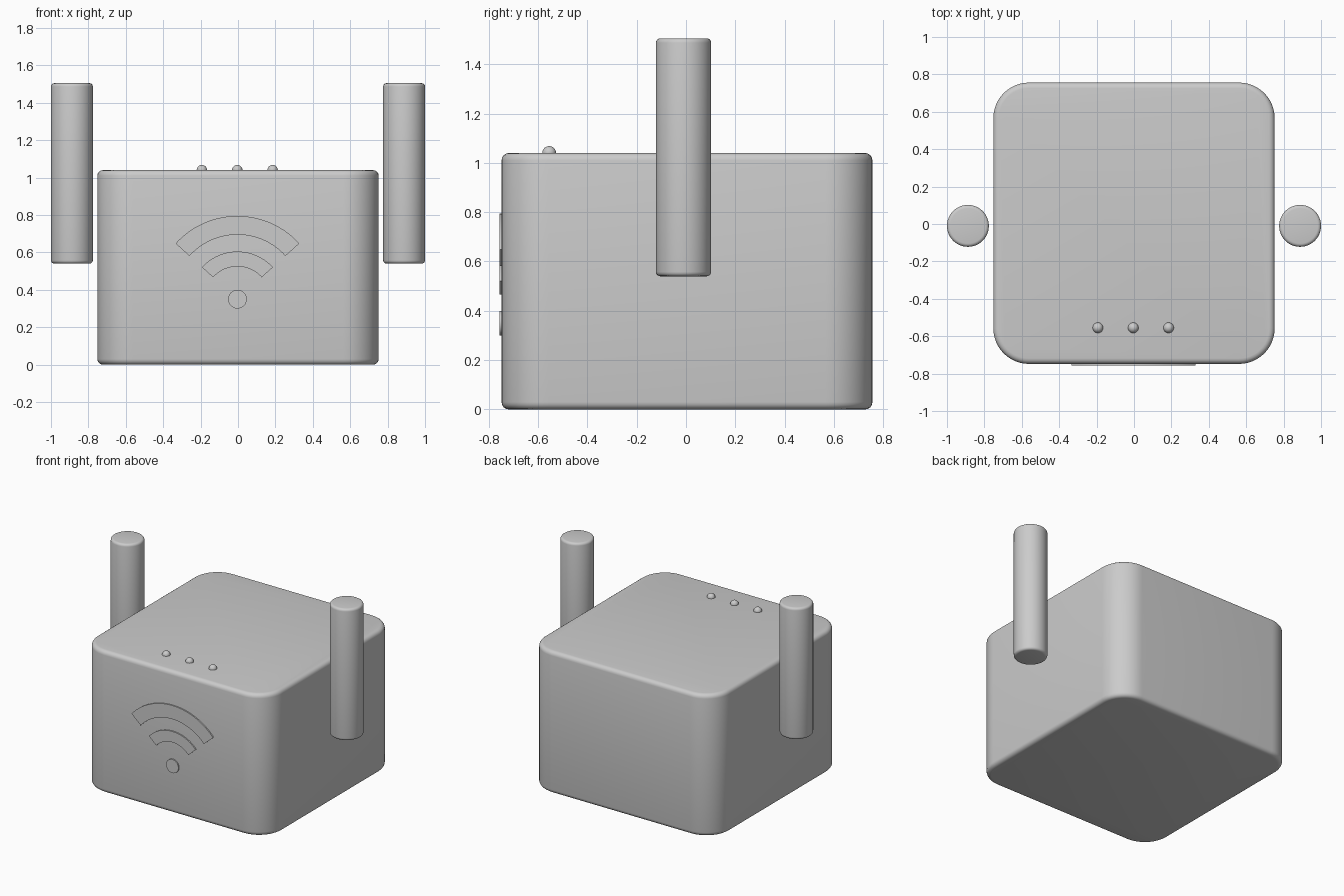
import bpy, bmesh, math

if "Cube" in bpy.data.objects:
    bpy.data.objects.remove(bpy.data.objects["Cube"])


def add_object(name, bm, bevel=0.0, angle=35):
    """Turn a bmesh into a smooth-shaded object with optional rounded rims."""
    bmesh.ops.recalc_face_normals(bm, faces=bm.faces)
    mesh = bpy.data.meshes.new(name)
    bm.to_mesh(mesh)
    bm.free()
    ob = bpy.data.objects.new(name, mesh)
    bpy.context.collection.objects.link(ob)
    bpy.ops.object.select_all(action='DESELECT')
    bpy.context.view_layer.objects.active = ob
    ob.select_set(True)
    if bevel:
        mod = ob.modifiers.new("rounded_rims", 'BEVEL')
        mod.width = bevel
        mod.segments = 4
        mod.limit_method = 'ANGLE'
        mod.angle_limit = math.radians(50)
        bpy.ops.object.modifier_apply(modifier=mod.name)
    bpy.ops.object.shade_smooth_by_angle(angle=math.radians(angle))
    return ob


def prism(points, offset):
    """Extrude a closed outline of 3D points by an offset vector."""
    bm = bmesh.new()
    face = bm.faces.new([bm.verts.new(p) for p in points])
    res = bmesh.ops.extrude_face_region(bm, geom=[face], use_keep_orig=True)
    verts = [g for g in res["geom"] if isinstance(g, bmesh.types.BMVert)]
    bmesh.ops.translate(bm, verts=verts, vec=offset)
    return bm


def arc(cx, cy, r, start, end, steps):
    return [(cx + r * math.cos(math.radians(start + (end - start) * i / steps)),
             cy + r * math.sin(math.radians(start + (end - start) * i / steps)))
            for i in range(steps + 1)]


# Body: rounded square box
HALF, CORNER, BODY_Y, TOP = 0.752, 0.19, 0.004, 1.04
c = HALF - CORNER
outline = []
for k, (sx, sy) in enumerate([(1, 1), (-1, 1), (-1, -1), (1, -1)]):
    outline += arc(sx * c, BODY_Y + sy * c, CORNER, 90 * k, 90 * k + 90, 12)
add_object("body", prism([(x, y, 0) for x, y in outline], (0, 0, TOP)), 0.03)

# Antennas: a round rod on each side, slightly apart from the body
for side, sx in (("left", -1), ("right", 1)):
    ring = arc(sx * 0.888, -0.01, 0.112, 0, 360, 48)[:-1]
    add_object(side + "_antenna",
               prism([(x, y, 0.54) for x, y in ring], (0, 0, 0.965)), 0.018)

# Status lights: three small domes along the front of the top
for i, x in enumerate((-0.193, -0.004, 0.185)):
    bm = bmesh.new()
    bmesh.ops.create_uvsphere(bm, u_segments=24, v_segments=12, radius=0.028)
    bmesh.ops.translate(bm, verts=bm.verts, vec=(x, -0.555, TOP))
    add_object(f"status_light_{i + 1}", bm)

# Raised signal symbol on the front: two arcs over a dot
SX, SZ, FRONT = -0.003, 0.35, -0.757
depth = (0, 0.03, 0)
for name, inner, outer in (("signal_arc_small", 0.175, 0.255),
                           ("signal_arc_large", 0.345, 0.445)):
    band = arc(SX, SZ, outer, 42, 138, 28) + arc(SX, SZ, inner, 138, 42, 28)
    add_object(name, prism([(x, FRONT, z) for x, z in band], depth))
dot = arc(SX, SZ, 0.05, 0, 360, 32)[:-1]
add_object("signal_dot", prism([(x, FRONT, z) for x, z in dot], depth))
